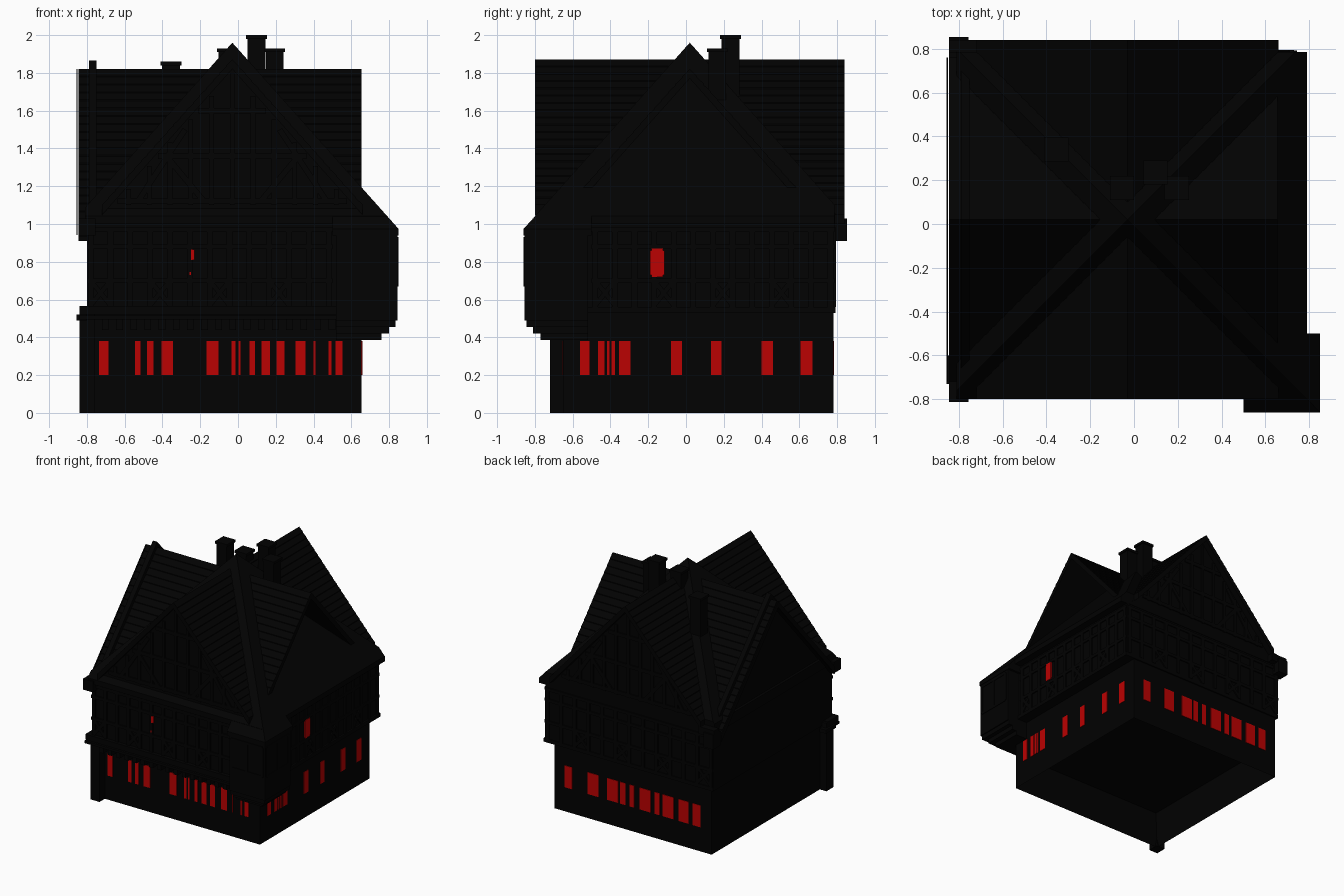
import bpy, bmesh
from mathutils import Vector

cube = bpy.data.objects.get("Cube")
if cube:
    bpy.data.objects.remove(cube, do_unlink=True)


def material(name, rgb):
    m = bpy.data.materials.new(name)
    m.use_nodes = True
    m.diffuse_color = (*rgb, 1)
    m.node_tree.nodes["Principled BSDF"].inputs["Base Color"].default_value = (*rgb, 1)
    return m


BLACK = material("near black", (0.0005, 0.0005, 0.0005))
RED = material("window red", (0.5, 0.0005, 0.0005))
CX, CY, SLOPE = -0.03, 0.02, 1.12


def finish(name, bm, mat=BLACK):
    bmesh.ops.recalc_face_normals(bm, faces=bm.faces[:])
    me = bpy.data.meshes.new(name)
    bm.to_mesh(me)
    bm.free()
    me.materials.append(mat)
    ob = bpy.data.objects.new(name, me)
    bpy.context.collection.objects.link(ob)
    return ob


def add_box(bm, x, y, z):
    vs = [bm.verts.new((a, b, c)) for c in z for a, b in
          ((x[0], y[0]), (x[1], y[0]), (x[1], y[1]), (x[0], y[1]))]
    bm.faces.new(vs[:4])
    bm.faces.new(vs[4:])
    for i in range(4):
        j = (i + 1) % 4
        bm.faces.new((vs[i], vs[j], vs[j + 4], vs[i + 4]))


def boxes(name, items, mat=BLACK):
    bm = bmesh.new()
    for item in items:
        add_box(bm, *item)
    return finish(name, bm, mat)


def extrude_profile(name, profile, start, end, axis):
    """Extrude a (horizontal, z) profile along x or y."""
    bm = bmesh.new()
    place = (lambda h, t, z: (t, h, z)) if axis == "x" else (lambda h, t, z: (h, t, z))
    rings = [[bm.verts.new(place(h, t, z)) for h, z in profile] for t in (start, end)]
    n = len(profile)
    for ring in rings:
        bm.faces.new(ring)
    for i in range(n):
        j = (i + 1) % n
        bm.faces.new((rings[0][i], rings[0][j], rings[1][j], rings[1][i]))
    return finish(name, bm)


def roof_profile(centre, top, half, thick=0.05, courses=20):
    """Hollow gable section with stepped tile courses outside."""
    side = [(0, top)]
    for i in range(1, courses + 1):
        d = half * i / courses
        side += [(d, top - SLOPE * d + 0.006), (d, top - SLOPE * d)]
    under = [(-half, side[-1][1] - thick), (0, top - thick), (half, side[-1][1] - thick)]
    outer = [(-d, z) for d, z in reversed(side)] + side[1:]
    return [(centre + d, z) for d, z in outer + under[::-1]]


def gable_profile(centre, top, base):
    half = (top - base) / SLOPE
    return [(centre - half, base), (centre + half, base), (centre, top)]


# Walls, with a recess under the ground floor and a corner buttress
ground = boxes("ground_floor", [((-0.78, 0.655), (-0.65, 0.78), (0, 0.56))])
bm = bmesh.new()
bm.from_mesh(ground.data)
bottom = [f for f in bm.faces if f.calc_center_median().z < 0.01]
bmesh.ops.inset_region(bm, faces=bottom, thickness=0.1)
bmesh.ops.translate(bm, verts=bottom[0].verts[:], vec=(0, 0, 0.25))
bm.to_mesh(ground.data)
bm.free()
boxes("corner_buttress", [((-0.84, -0.76), (-0.72, -0.63), (0, 0.56))])
boxes("upper_floor", [((-0.8, 0.73), (-0.76, 0.785), (0.53, 1.04))])
extrude_profile("front_back_gable", gable_profile(CX, 1.83, 1.0), -0.765, 0.79, "y")
extrude_profile("left_gable", gable_profile(CY, 1.78, 0.93), -0.8, -0.1, "x")

# Crossing gable roofs, open at the right end over the hipped roof
extrude_profile("side_gable_roof", roof_profile(CY, 1.82, 0.75), -0.845, 0.655, "x")
extrude_profile("front_back_roof", roof_profile(CX, 1.87, 0.69), -0.8, 0.84, "y")
extrude_profile("fire_wall_ridge", roof_profile(CY, 1.865, 0.78, 0.06, 1), -0.79, -0.75, "x")
extrude_profile("left_bargeboard", roof_profile(CY, 1.82, 0.74, 0.05, 1), -0.856, -0.85, "x")
boxes("fire_wall_kneelers", [((-0.845, -0.755), (0.76, 0.853), (0.91, 1.03)),
                             ((-0.845, -0.755), (-0.813, -0.72), (0.94, 1.03))])
boxes("back_eave_beam", [((-0.845, -0.7), (0.78, 0.84), (1.0, 1.06))])


# Central hipped roof with its eaves, and the matching corner roof of the bay
def hip_z(x, y):
    return 1.96 - SLOPE * max(abs(x - CX), abs(y - CY))


bm = bmesh.new()
h = 0.82
corners = [(CX + sx * h, CY + sy * h) for sx, sy in ((-1, -1), (1, -1), (1, 1), (-1, 1))]
apex = bm.verts.new((CX, CY, 1.96))
top = [bm.verts.new((x, y, hip_z(x, y))) for x, y in corners]
low = [bm.verts.new((x, y, 1.0)) for x, y in corners]
for i in range(4):
    j = (i + 1) % 4
    bm.faces.new((top[i], top[j], apex))
    bm.faces.new((low[i], low[j], top[j], top[i]))
bm.faces.new(low)
for point, normal in (((0, 0.785, 0), (0, 1, 0)), ((-0.81, 0, 0), (-1, 0, 0))):
    cut = bmesh.ops.bisect_plane(bm, geom=bm.verts[:] + bm.edges[:] + bm.faces[:],
                                 plane_co=point, plane_no=normal, clear_outer=True)
    edges = [e for e in cut["geom_cut"] if isinstance(e, bmesh.types.BMEdge)]
    bmesh.ops.contextual_create(bm, geom=edges)
finish("hipped_roof", bm)

bm = bmesh.new()
plan = [(0.5, -0.5), (0.5, -0.86), (0.85, -0.86), (0.85, -0.5)]
top = [bm.verts.new((x, y, hip_z(x, y))) for x, y in plan]
low = [bm.verts.new((x, y, 0.94)) for x, y in plan]
bm.faces.new((top[0], top[1], top[2]))
bm.faces.new((top[0], top[2], top[3]))
bm.faces.new(low)
for i in range(4):
    j = (i + 1) % 4
    bm.faces.new((low[i], low[j], top[j], top[i]))
finish("bay_roof", bm)

# Corner bay on stepped corbels
boxes("corner_bay", [((0.52, 0.845), (-0.855, -0.52), (0.49, 0.96))])
boxes("bay_corbels", [((0.52, e), (-e - 0.01, -0.52), (z, 0.5))
                      for e, z in ((0.835, 0.455), (0.8, 0.42), (0.76, 0.385))])

# Chimneys with caps
stacks = [(0.098, 0.235, 2.0), (0.195, 0.165, 1.93), (-0.055, 0.165, 1.93), (-0.355, 0.34, 1.86)]
items = []
for x, y, z in stacks:
    items.append(((x - 0.047, x + 0.047), (y - 0.047, y + 0.047), (1.3, z)))
    items.append(((x - 0.055, x + 0.055), (y - 0.055, y + 0.055), (z - 0.02, z)))
boxes("chimneys", items)

# Front ledge with brackets and jetty beams
boxes("jetty_beams", [((-0.84, 0.53), (-0.79, -0.65), (0.52, 0.565)),
                      ((-0.84, 0.53), (-0.8, -0.65), (0.495, 0.515)),
                      ((-0.856, -0.8), (-0.73, -0.6), (0.49, 0.52)),
                      ((0.655, 0.745), (-0.52, 0.79), (0.53, 0.56)),
                      ((-0.8, 0.745), (0.77, 0.792), (0.53, 0.56))])
boxes("jetty_brackets", [((x, x + 0.035), (-0.775, -0.65), (0.44, 0.5))
                         for x in [-0.72 + 0.075 * i for i in range(17)]])


# Half timbering: thin bars laid on a wall between two (along, height) points
def bar(bm, wall, a, b, width=0.03, depth=0.01):
    axis, at, out = wall
    a, b = Vector(a), Vector(b)
    side = (b - a).normalized().orthogonal() * width / 2
    quad = [a + side, b + side, b - side, a - side]
    rings = []
    for d in (at - out * 0.005, at + out * depth):
        rings.append([bm.verts.new((q.x, d, q.y) if axis == "y" else (d, q.x, q.y)) for q in quad])
    for r in rings:
        bm.faces.new(r)
    for i in range(4):
        j = (i + 1) % 4
        bm.faces.new((rings[0][i], rings[0][j], rings[1][j], rings[1][i]))


for name, wall, lo, hi in (("front", ("y", -0.76, -1), -0.8, 0.5),
                           ("back", ("y", 0.785, 1), -0.8, 0.73),
                           ("right", ("x", 0.73, 1), -0.5, 0.785)):
    bm = bmesh.new()
    n = 12
    posts = [lo + 0.02 + (hi - lo - 0.04) * i / n for i in range(n + 1)]
    for i, p in enumerate(posts):
        bar(bm, wall, (p, 0.56), (p, 0.97))
        if i < n and i % 3 == 0:
            bar(bm, wall, (p, 0.57), (posts[i + 1], 0.7), 0.025)
            bar(bm, wall, (posts[i + 1], 0.57), (p, 0.7), 0.025)
    for z in (0.7, 0.88, 0.97):
        bar(bm, wall, (lo, z), (hi, z), 0.025)
    finish(name + "_timbers", bm)

for name, wall in (("front", ("y", -0.765, -1)), ("back", ("y", 0.79, 1))):
    bm = bmesh.new()
    for z in (1.12, 1.36, 1.6):
        half = (1.8 - z) / SLOPE
        bar(bm, wall, (CX - half, z), (CX + half, z))
    for i in range(-5, 6):
        x = i * 0.11
        bar(bm, wall, (CX + x, 1.1), (CX + x, 1.8 - abs(x) * SLOPE), 0.025)
    for s in (-1, 1):
        bar(bm, wall, (CX + s * 0.5, 1.12), (CX + s * 0.25, 1.5), 0.03)
        bar(bm, wall, (CX + s * 0.15, 1.12), (CX + s * 0.35, 1.36), 0.03)
    finish(name + "_gable_timbers", bm)

# Bay window frames
bm = bmesh.new()
for wall, lo in ((("y", -0.855, -1), 0.54), (("x", 0.845, 1), -0.83)):
    for u in (0, 0.14, 0.28):
        bar(bm, wall, (lo + u, 0.68), (lo + u, 0.92), 0.02, 0.005)
    for z in (0.68, 0.92):
        bar(bm, wall, (lo, z), (lo + 0.28, z), 0.02, 0.005)
finish("bay_window_frames", bm)

# Red window panes: (centre, width) along each wall
front = [(-0.71, 0.05), (-0.53, 0.03), (-0.465, 0.033), (-0.375, 0.06), (-0.135, 0.063),
         (-0.024, 0.02), (0.008, 0.012), (0.075, 0.03), (0.147, 0.046), (0.225, 0.042),
         (0.33, 0.053), (0.405, 0.008), (0.487, 0.017), (0.535, 0.037)]
right = [(-0.535, 0.05), (-0.448, 0.035), (-0.412, 0.015), (-0.385, 0.02), (-0.325, 0.06),
         (-0.05, 0.06), (0.16, 0.055), (0.43, 0.06), (0.638, 0.065)]
back = [(0.525, 0.07), (0.3, 0.1), (0.12, 0.1), (0.03, 0.05), (-0.055, 0.04),
        (-0.175, 0.1), (-0.285, 0.045), (-0.385, 0.1), (-0.525, 0.09), (-0.645, 0.07)]
for name, wall, panes in (("front", ("y", -0.65, -1), front),
                          ("right", ("x", 0.655, 1), right),
                          ("back", ("y", 0.78, 1), back)):
    bm = bmesh.new()
    for c, w in panes:
        bar(bm, wall, (c, 0.2), (c, 0.38), w, 0.004)
    finish(name + "_panes", bm, RED)

bm = bmesh.new()
bar(bm, ("x", 0.74, 1), (-0.152, 0.72), (-0.152, 0.87), 0.06, 0.004)
bar(bm, ("x", 0.74, 1), (-0.152, 0.73), (-0.152, 0.86), 0.075, 0.003)
bar(bm, ("y", -0.77, -1), (-0.24, 0.81), (-0.24, 0.865), 0.02, 0.004)
bar(bm, ("y", -0.77, -1), (-0.253, 0.73), (-0.253, 0.745), 0.008, 0.004)
finish("upper_panes", bm, RED)
